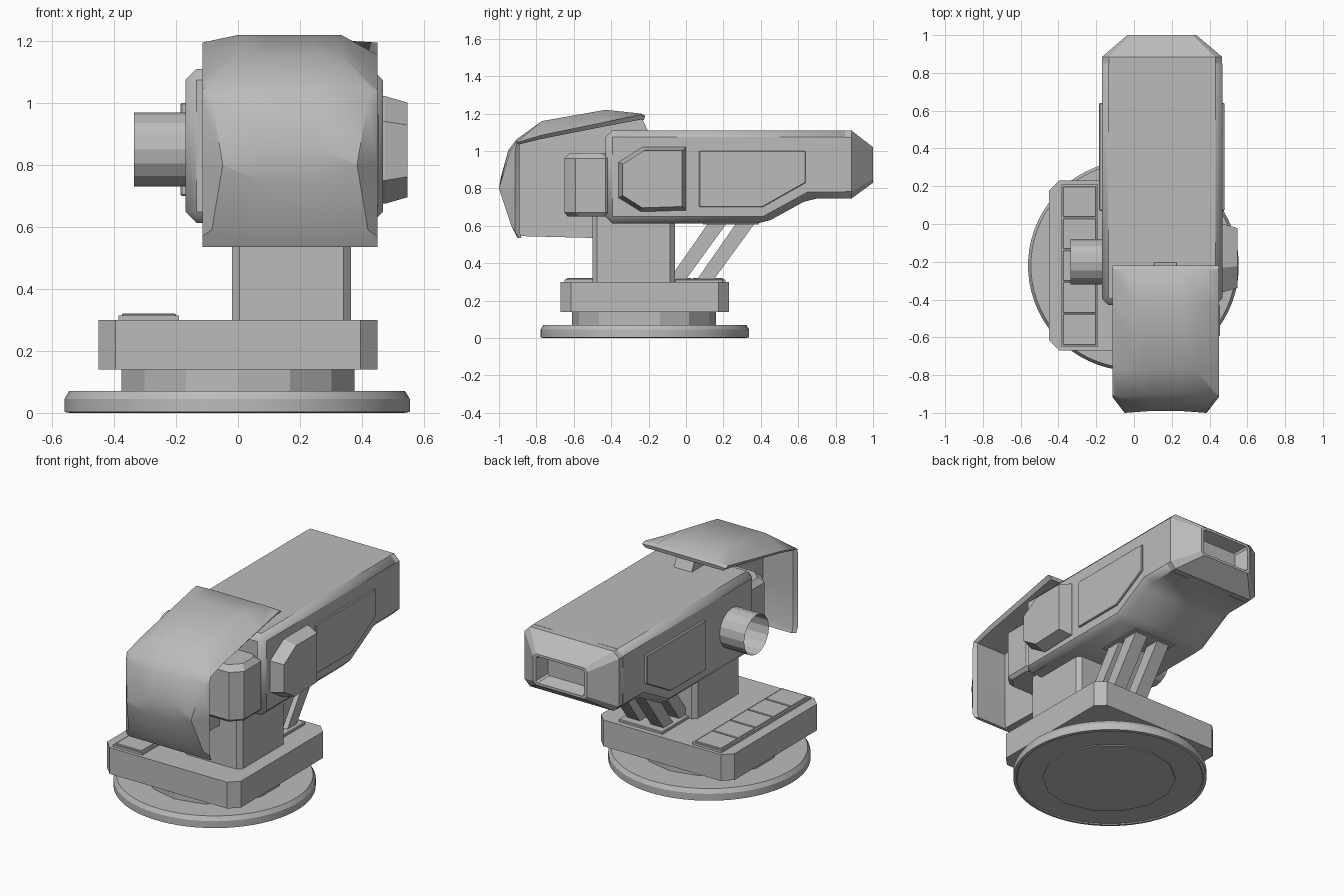
import bpy, bmesh, math
from mathutils import Matrix

cube = bpy.data.objects.get("Cube")
if cube:
    bpy.data.objects.remove(cube, do_unlink=True)

grey = bpy.data.materials.new("plain_grey")
grey.use_nodes = True
grey.diffuse_color = (0.5, 0.5, 0.5, 1)
grey.node_tree.nodes["Principled BSDF"].inputs["Base Color"].default_value = (0.5, 0.5, 0.5, 1)


def finish(name, bm, bevel=0):
    """Turn a bmesh into a named object with an optional bevel."""
    bmesh.ops.recalc_face_normals(bm, faces=bm.faces)
    mesh = bpy.data.meshes.new(name)
    bm.to_mesh(mesh)
    bm.free()
    mesh.materials.append(grey)
    obj = bpy.data.objects.new(name, mesh)
    bpy.context.collection.objects.link(obj)
    if bevel:
        mod = obj.modifiers.new("bevel", 'BEVEL')
        mod.width = bevel
        mod.segments = 1
        mod.limit_method = 'ANGLE'
        mod.angle_limit = math.radians(20)
    return obj


def loft(name, rings, bevel=0):
    """Skin a list of matching closed rings and cap both ends."""
    bm = bmesh.new()
    loops = [[bm.verts.new(p) for p in ring] for ring in rings]
    for a, b in zip(loops, loops[1:]):
        for i in range(len(a)):
            j = (i + 1) % len(a)
            bm.faces.new((a[i], a[j], b[j], b[i]))
    bm.faces.new(loops[0])
    bm.faces.new(loops[-1])
    return finish(name, bm, bevel)


def side_prism(name, profile, x0, x1, bevel=0):
    """Extrude a (y, z) profile along x."""
    return loft(name, [[(x, y, z) for y, z in profile] for x in (x0, x1)], bevel)


def box(name, x0, x1, y0, y1, z0, z1, bevel=0):
    return side_prism(name, [(y0, z0), (y1, z0), (y1, z1), (y0, z1)], x0, x1, bevel)


def chamfered(a0, a1, b0, b1, c):
    """Corner-cut rectangle."""
    return [(a0 + c, b0), (a1 - c, b0), (a1, b0 + c), (a1, b1 - c),
            (a1 - c, b1), (a0 + c, b1), (a0, b1 - c), (a0, b0 + c)]


def pillar(name, x0, x1, y0, y1, c, levels):
    """Upright block with cut vertical corners; levels are (z, inset)."""
    return loft(name, [[(x, y, z) for x, y in chamfered(x0 + s, x1 - s, y0 + s, y1 - s, c)]
                       for z, s in levels])


def turned(name, profile, sides, cx, cy):
    """Stack of round rings given as (radius, z)."""
    turn = [2 * math.pi * (i + 0.5) / sides for i in range(sides)]
    return loft(name, [[(cx + r * math.cos(t), cy + r * math.sin(t), z) for t in turn]
                       for r, z in profile])


def smooth(obj, degrees):
    bpy.ops.object.select_all(action='DESELECT')
    obj.select_set(True)
    bpy.context.view_layer.objects.active = obj
    bpy.ops.object.shade_smooth_by_angle(angle=math.radians(degrees))


# Base: round foot, neck and corner-cut platform
smooth(turned("base_disc", [(0.535, 0.006), (0.54, 0), (0.558, 0.003), (0.558, 0.045),
                            (0.543, 0.07)], 64, -0.003, -0.22), 20)
turned("base_neck", [(0.385, 0), (0.385, 0.15)], 14, 0, -0.225)
pillar("platform", -0.45, 0.45, -0.67, 0.23, 0.055, [(0.14, 0), (0.30, 0)])

# Tiled strip on the platform
box("strip_tray", -0.385, -0.19, -0.65, 0.21, 0.295, 0.314)
for i in range(5):
    y = -0.64 + i * 0.169
    box(f"strip_tile_{i + 1}", -0.375, -0.2, y, y + 0.163, 0.3, 0.32, 0.003)

# Column and slanted struts
pillar("column", -0.02, 0.365, -0.5, -0.06, 0.025, [(0.29, 0), (0.66, 0)])
for i, y in enumerate((-0.1, 0.05)):
    for side, x in (("right", 0.045), ("left", 0.205)):
        side_prism(f"{side}_strut_{i + 1}", [(y, 0.3), (y + 0.09, 0.3),
                                             (y + 0.33, 0.63), (y + 0.23, 0.63)], x, x + 0.085)
    box(f"strut_top_plate_{i + 1}", 0.02, 0.315, y + 0.19, y + 0.34, 0.608, 0.63)
box("strut_foot_plate", 0.02, 0.315, -0.06, 0.2, 0.295, 0.315, 0.004)

# Main housing with stepped underside
smooth(side_prism("housing", [(-0.43, 0.613), (0.42, 0.613), (0.66, 0.745), (0.885, 0.745),
                              (0.885, 1.11), (-0.43, 1.11)], -0.17, 0.468, 0.036), 50)

# Tapered rear end with a recessed opening
ends = [(0.83, -0.169, 0.467, 0.746, 1.109, 0.036), (0.885, -0.169, 0.467, 0.746, 1.109, 0.036),
        (1.0, -0.035, 0.33, 0.83, 1.02, 0.02), (1.0, -0.015, 0.31, 0.845, 1.005, 0.01),
        (0.92, 0.01, 0.285, 0.865, 0.985, 0.01)]
loft("rear_end", [[(x, y, z) for x, z in chamfered(*dims)] for y, *dims in ends])

# Side cover plates, left and right
cover = [(0.07, 0.7), (0.41, 0.7), (0.64, 0.83), (0.64, 1.0), (0.07, 1.0)]
side_prism("left_cover", cover, 0.455, 0.48, 0.004)
side_prism("right_cover", cover, -0.185, -0.16, 0.004)

# Bulging side pod
pod = [(-0.36, 0.75), (-0.24, 0.675), (0, 0.683), (0, 1.022), (-0.23, 1.022), (-0.36, 0.94)]


def pod_ring(x, s):
    return [(x, -0.18 + (y + 0.18) * s, 0.85 + (z - 0.85) * s) for y, z in pod]


loft("side_pod", [pod_ring(0.44, 1), pod_ring(0.475, 1), pod_ring(0.547, 0.88)])

# Open side tube
bm = bmesh.new()
bmesh.ops.create_cone(bm, cap_ends=False, segments=16, radius1=0.12, radius2=0.12, depth=0.18,
                      matrix=Matrix.Translation((-0.245, -0.2, 0.85))
                      @ Matrix.Rotation(math.pi / 2, 4, 'Y'))
finish("side_tube", bm)

# Front block and the web that carries the shield
pillar("front_block", -0.115, 0.455, -0.65, -0.37, 0.06,
       [(0.65, 0.018), (0.67, 0), (0.96, 0), (0.99, 0.028)])
side_prism("shield_web", [(-0.895, 0.545), (-0.5, 0.535), (-0.5, 0.75), (-0.4, 0.75),
                          (-0.4, 1.08), (-0.2, 1.1), (-0.24, 1.185), (-0.45, 1.16),
                          (-0.77, 1.1), (-0.9, 1.045)], 0.105, 0.225)

# Faceted front shield with a flat inside.
# Rows: edge (y, z), inner half width, inner (y, z), middle (y, z), inside (y, z)
rows = [((-0.22, 1.185), 0.2, (-0.22, 1.188), (-0.22, 1.188), (-0.225, 1.165)),
        ((-0.24, 1.195), 0.2, (-0.24, 1.2), (-0.24, 1.2), (-0.24, 1.168)),
        ((-0.43, 1.155), 0.165, (-0.43, 1.22), (-0.43, 1.22), (-0.43, 1.132)),
        ((-0.77, 1.085), 0.16, (-0.77, 1.16), (-0.77, 1.16), (-0.77, 1.065)),
        ((-0.905, 1.045), 0.262, (-0.91, 1.045), (-0.905, 1.063), (-0.89, 1.035)),
        ((-0.914, 1.0), 0.25, (-0.938, 1.0), (-0.95, 1.005), (-0.89, 1.0)),
        ((-0.915, 0.802), 0.217, (-1.0, 0.802), (-0.99, 0.858), (-0.89, 0.802)),
        ((-0.915, 0.798), 0.217, (-1.0, 0.798), (-0.975, 0.742), (-0.89, 0.798)),
        ((-0.915, 0.57), 0.252, (-0.93, 0.59), (-0.93, 0.59), (-0.89, 0.57)),
        ((-0.895, 0.535), 0.26, (-0.9, 0.535), (-0.9, 0.535), (-0.88, 0.535))]
rings = []
for edge, width, inner, middle, inside in rows:
    half = [(0.264, inside), (0.2825, edge), (width, inner), (0.08, middle)]
    line = [(-w, p) for w, p in half] + [(w, p) for w, p in reversed(half)]
    rings.append([(0.1675 + w, *p) for w, p in line])
smooth(loft("front_shield", rings), 36)
